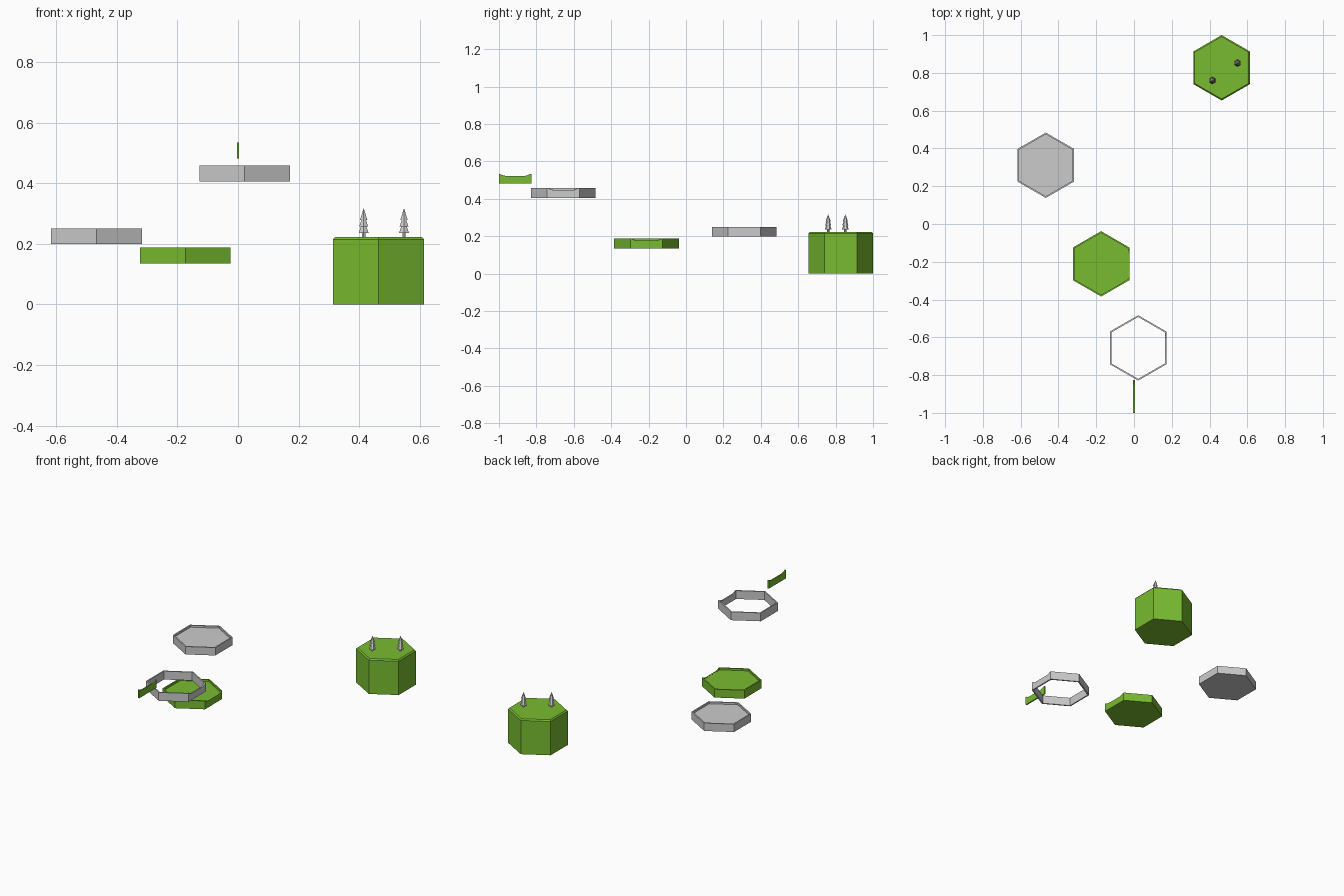
import bpy, bmesh
from math import sin, cos, pi
from mathutils import Vector

if "Cube" in bpy.data.objects:
    bpy.data.objects.remove(bpy.data.objects["Cube"])

R = 0.173            # hexagon corner radius
WALL = 0.008         # rim thickness
NOTCH = [(0.03, 0.0), (0.07, 0.004), (0.12, 0.008), (0.2, 0.011),
         (0.8, 0.011), (0.88, 0.008), (0.93, 0.004), (0.97, 0.0)]

green = bpy.data.materials.new("grass_green")
green.diffuse_color = (0.19, 0.5, 0.03, 1)
green.use_nodes = True
green.node_tree.nodes["Principled BSDF"].inputs["Base Color"].default_value = green.diffuse_color


def finish(bm, name, loc, mat=None):
    bmesh.ops.recalc_face_normals(bm, faces=bm.faces)
    me = bpy.data.meshes.new(name)
    bm.to_mesh(me)
    bm.free()
    ob = bpy.data.objects.new(name, me)
    ob.location = loc
    bpy.context.collection.objects.link(ob)
    if mat:
        me.materials.append(mat)
    return ob


def hexagon(r=R):
    return [Vector((r * cos(a), r * sin(a), 0)) for a in (-pi / 6 + i * pi / 3 for i in range(6))]


def bridge(a, b):
    """Quads between two equally long closed loops."""
    for i in range(len(a)):
        j = (i + 1) % len(a)
        a[0].link_edges
        bm_faces.new((a[i], a[j], b[j], b[i]))


def rimmed_hex(name, loc, height, notch=False, floor=None, mat=None):
    """Hexagonal rim, optionally notched on +x and filled up to a floor."""
    global bm_faces
    c = hexagon()
    path = [(c[0], 0.0)]
    if notch:
        path += [(c[0].lerp(c[1], t), d) for t, d in NOTCH]
    path += [(p, 0.0) for p in c[1:]]
    k = 1 - WALL / (R * cos(pi / 6))
    bm = bmesh.new()
    bm_faces = bm.faces

    def loop(scale, z):
        return [bm.verts.new((p.x * scale, p.y * scale, z(d))) for p, d in path]
    outer_low = loop(1, lambda d: 0)
    outer_top = loop(1, lambda d: height - d)
    inner_top = loop(k, lambda d: height - d)
    inner_low = loop(k, lambda d: floor or 0)
    bridge(outer_low, outer_top)
    bridge(outer_top, inner_top)
    bridge(inner_top, inner_low)
    if floor:
        bm.faces.new(inner_low)
        bm.faces.new(outer_low)
    else:
        bridge(inner_low, outer_low)
    return finish(bm, name, loc, mat)


# Tall hexagonal block with chamfered top edge
bm = bmesh.new()
bm_faces = bm.faces
rings = [[bm.verts.new((p.x, p.y, z)) for p in hexagon(r)]
         for r, z in ((R, 0), (R, 0.215), (R - 0.008, 0.223))]
bridge(rings[0], rings[1])
bridge(rings[1], rings[2])
bm.faces.new(rings[0])
bm.faces.new(rings[2])
finish(bm, "hill_block", (0.464, 0.827, 0), green)

# Flat tiles and the open ring
rimmed_hex("stone_tile", (-0.467, 0.311, 0.2), 0.05, floor=0.038)
rimmed_hex("grass_tile", (-0.174, -0.211, 0.135), 0.053, True, 0.041, green)
rimmed_hex("open_ring", (0.022, -0.656, 0.405), 0.053, True)

# Loose notched wall strip
bm = bmesh.new()
outline = [(0, 0), (R, 0), (R, 0.053)]
outline += [(R * t, 0.053 - d) for t, d in reversed(NOTCH)] + [(0, 0.053)]
face = bm.faces.new([bm.verts.new((-WALL / 2, y, z)) for y, z in outline])
ext = bmesh.ops.extrude_face_region(bm, geom=[face])["geom"]
bmesh.ops.translate(bm, vec=(WALL, 0, 0), verts=[v for v in ext if isinstance(v, bmesh.types.BMVert)])
finish(bm, "wall_strip", (0, -1, 0.481), green)


# Pine trees: trunk and three stacked cones
def tree(name, x, y):
    bm = bmesh.new()
    for r1, r2, z0, z1 in ((0.006, 0.006, -0.002, 0.02), (0.019, 0.007, 0.012, 0.044),
                           (0.017, 0.005, 0.034, 0.066), (0.014, 0, 0.056, 0.095)):
        new = bmesh.ops.create_cone(bm, cap_ends=True, segments=6, radius1=r1, radius2=r2,
                                    depth=z1 - z0)["verts"]
        bmesh.ops.translate(bm, vec=(0, 0, (z0 + z1) / 2), verts=new)
    finish(bm, name, (x, y, 0.223))


tree("tree_left", 0.415, 0.76)
tree("tree_right", 0.548, 0.852)
